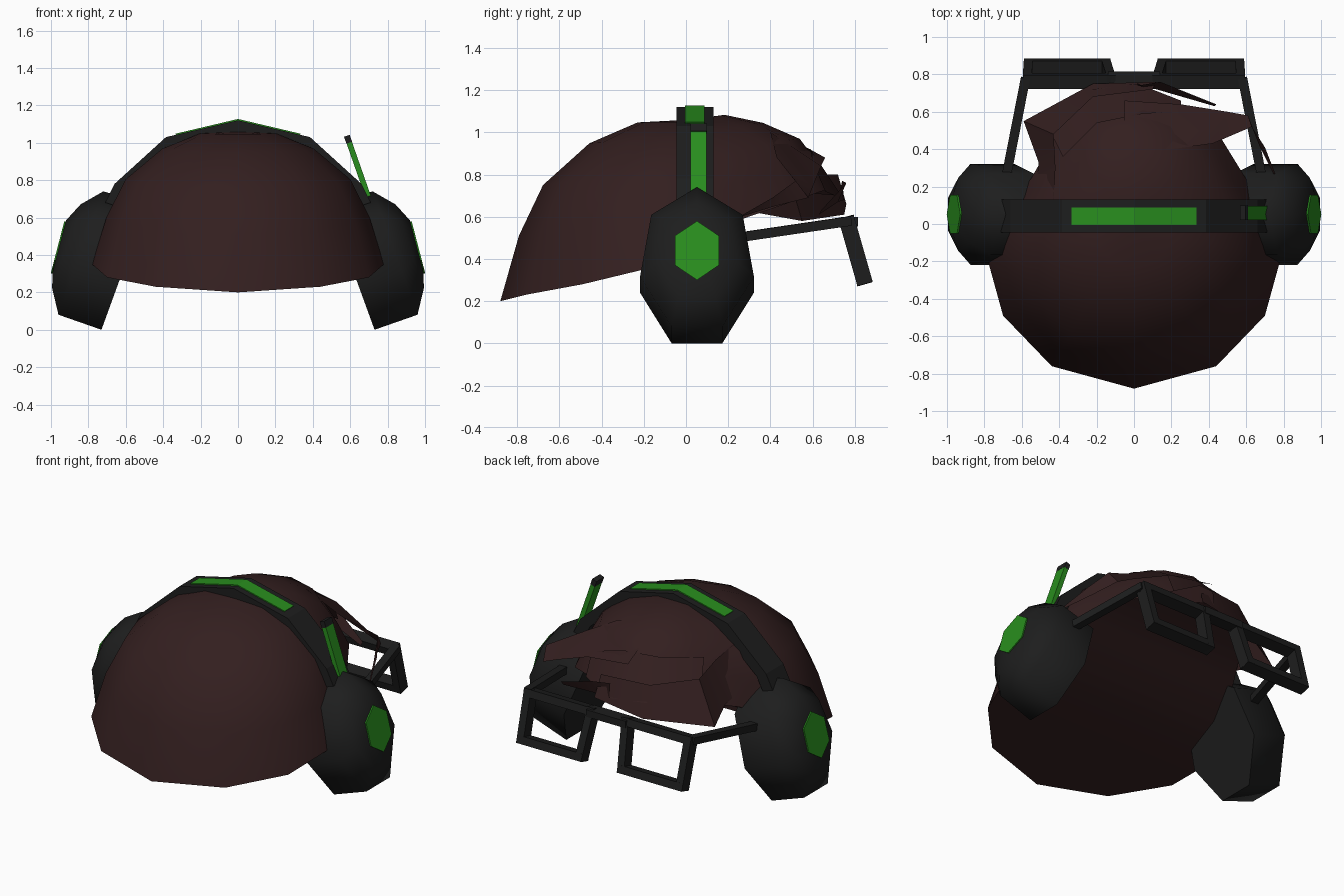
import bpy, bmesh, math
from mathutils import Vector

cube = bpy.data.objects.get("Cube")
if cube:
    bpy.data.objects.remove(cube, do_unlink=True)


def material(name, rgb):
    m = bpy.data.materials.new(name)
    m.use_nodes = True
    colour = (*rgb, 1)
    m.diffuse_color = colour
    m.node_tree.nodes["Principled BSDF"].inputs["Base Color"].default_value = colour
    return m


HAIR = material("dark brown hair", (0.033, 0.0135, 0.0137))
BLACK = material("black plastic", (0.0125, 0.0127, 0.0127))
GREEN = material("green trim", (0.022, 0.27, 0.013))


def build(name, verts, faces, mat, smooth=None):
    mesh = bpy.data.meshes.new(name)
    mesh.from_pydata([tuple(v) for v in verts], [], faces)
    bm = bmesh.new()
    bm.from_mesh(mesh)
    bmesh.ops.recalc_face_normals(bm, faces=bm.faces)
    bm.to_mesh(mesh)
    bm.free()
    mesh.materials.append(mat)
    ob = bpy.data.objects.new(name, mesh)
    bpy.context.collection.objects.link(ob)
    if smooth:
        bpy.ops.object.select_all(action='DESELECT')
        ob.select_set(True)
        bpy.context.view_layer.objects.active = ob
        bpy.ops.object.shade_smooth_by_angle(angle=math.radians(smooth))
    return ob


def loft(name, rings, mat, smooth=None):
    """Skin closed rings of equal length and cap both ends."""
    n = len(rings[0])
    faces = [(r * n + i, r * n + (i + 1) % n, (r + 1) * n + (i + 1) % n, (r + 1) * n + i)
             for r in range(len(rings) - 1) for i in range(n)]
    faces += [tuple(range(n)), tuple(range((len(rings) - 1) * n, len(rings) * n))]
    return build(name, [v for ring in rings for v in ring], faces, mat, smooth)


def beam(name, a, b, width, height, mat=BLACK, up=(0, 0, 1)):
    """Rectangular bar from a to b."""
    a, b = Vector(a), Vector(b)
    side = (b - a).cross(Vector(up)).normalized()
    top = side.cross(b - a).normalized()
    corners = [side * sx * width / 2 + top * sz * height / 2
               for sx, sz in ((-1, -1), (1, -1), (1, 1), (-1, 1))]
    return loft(name, [[p + c for c in corners] for p in (a, b)], mat)


def arch(name, outer, thickness, y0, y1, mat):
    """Flat-sided arch given its outer line in x and z."""
    centre = Vector((0, 0.45))
    rings = []
    for x, z in outer:
        p = Vector((x, z))
        q = p - (p - centre).normalized() * thickness
        rings.append([(p.x, y0, p.y), (p.x, y1, p.y), (q.x, y1, q.y), (q.x, y0, q.y)])
    return loft(name, rings, mat)


def ribbon(name, upper, lower):
    """Open lock of hair between two edge lines."""
    n = len(upper)
    faces = [(i, i + 1, n + i + 1, n + i) for i in range(n - 1)]
    return build(name, upper + lower, faces, HAIR, 40)


# Hair: meridians from the crown down to a slanted hem, closed underneath
half_hem = [(0, -0.88, 0.20), (0.44, -0.76, 0.23), (0.70, -0.49, 0.28), (0.78, -0.20, 0.35),
            (0.73, 0.04, 0.43), (0.60, 0.24, 0.58), (0.44, 0.50, 0.67), (0.24, 0.64, 0.72),
            (0, 0.70, 0.73)]
hem = [Vector(p) for p in half_hem]
hem += [Vector((-x * (0.92 if y > 0.1 else 1), y, z)) for x, y, z in half_hem[-2:0:-1]]
n = len(hem)
CROWN = 1.06
steps = [(0.26, 0.985), (0.52, 0.87), (0.77, 0.64), (0.90, 0.36), (1, 0)]
verts = [Vector((0, 0.02, CROWN))]
for r, h in steps:
    for p in hem:
        lift = 0.04 * max(p.y, 0) if r < 0.8 else 0
        verts.append(Vector((p.x * r, p.y * r, p.z + (CROWN - p.z) * h + lift)))
faces = [(0, 1 + i, 1 + (i + 1) % n) for i in range(n)]
rows = len(steps)
for r in range(rows - 1):
    for i in range(n):
        a, b = 1 + r * n + i, 1 + r * n + (i + 1) % n
        faces.append((a, b, b + n, a + n))
last = 1 + (rows - 1) * n
for i in range(n // 2):
    strip = [last + i, last + i + 1, last + n - i - 1, last + (n - i) % n]
    faces.append(tuple(dict.fromkeys(strip)))
build("hair_cap", verts, faces, HAIR, 60)

# Fringe: broad swept locks with loose tips
ribbon("fringe_lock_left",
       [(-0.05, 0.42, 1.01), (0.20, 0.40, 1.00), (0.42, 0.43, 0.88), (0.63, 0.52, 0.77),
        (0.70, 0.41, 0.69), (0.755, 0.27, 0.61)],
       [(-0.05, 0.66, 0.88), (0.25, 0.64, 0.84), (0.50, 0.60, 0.74), (0.61, 0.58, 0.69),
        (0.67, 0.42, 0.65), (0.75, 0.26, 0.60)])
ribbon("fringe_lock_front",
       [(-0.38, 0.36, 0.90), (-0.20, 0.54, 0.92), (0.05, 0.59, 0.92), (0.25, 0.60, 0.86)],
       [(-0.44, 0.48, 0.72), (-0.22, 0.72, 0.70), (0.02, 0.75, 0.68), (0.25, 0.66, 0.72)])
ribbon("fringe_lock_right",
       [(0.10, 0.72, 0.80), (-0.22, 0.68, 0.80), (-0.43, 0.48, 0.82), (-0.42, 0.30, 0.87), (-0.43, 0.13, 0.91)],
       [(0.12, 0.76, 0.66), (-0.22, 0.75, 0.61), (-0.59, 0.55, 0.58), (-0.51, 0.33, 0.62), (-0.53, 0.13, 0.68)])
ribbon("fringe_spike",
       [(0.02, 0.74, 0.77), (0.14, 0.76, 0.76), (0.44, 0.64, 0.63)],
       [(0.02, 0.75, 0.68), (0.12, 0.72, 0.67), (0.43, 0.63, 0.61)])

# Headband with its stripe
half_arch = [(0.71, 0.68), (0.66, 0.78), (0.385, 1.03)]
mirrored = [(-x, z) for x, z in reversed(half_arch)]
arch("headband", half_arch + [(0, 1.12)] + mirrored, 0.075, -0.045, 0.13, BLACK)
arch("headband_stripe", [(0.335, 1.048), (0, 1.127), (-0.335, 1.048)], 0.009, -0.005, 0.088, GREEN)


# Ear cups: leaning seven-sided shells with a six-sided badge
def cup_ring(side, x, z, ry, rz, lean, count=7):
    ring = []
    for k in range(count):
        t = 2 * math.pi * k / count
        dz = rz * math.cos(t)
        ring.append((side * (x + lean * dz), 0.052 + ry * math.sin(t), z + dz))
    return ring


for side, label in ((1, "left"), (-1, "right")):
    shell = [(0.614, 0.319, 0.277, 0.354, -0.364), (0.846, 0.393, 0.277, 0.347, -0.364),
             (0.922, 0.435, 0.20, 0.235, -0.34), (0.957, 0.44, 0.115, 0.145, -0.26)]
    loft(label + "_ear_cup", [cup_ring(side, *s) for s in shell], BLACK, 62)
    loft(label + "_ear_badge", [cup_ring(side, x, 0.44, 0.12, 0.14, -0.26, 6)
                                for x in (0.957, 0.965)], GREEN)

    # Glasses: temple arm and tilted square rim
    beam(label + "_temple", (side * 0.68, 0.27, 0.505), (side * 0.58, 0.78, 0.58), 0.05, 0.045)
    corners = [Vector((side * x, y, z)) for x, y, z in
               ((0.57, 0.765, 0.575), (0.125, 0.765, 0.575), (0.15, 0.842, 0.305), (0.565, 0.842, 0.305))]
    normal = Vector((0, 0.97, 0.25))
    for k, part in enumerate(("top", "inner", "bottom", "outer")):
        a, b = corners[k], corners[(k + 1) % 4]
        d = (b - a).normalized() * 0.024
        beam(label + "_rim_" + part, a - d, b + d, 0.048, 0.075, up=normal)
beam("glasses_bridge", (-0.14, 0.775, 0.575), (0.14, 0.775, 0.575), 0.08, 0.045)

# Antenna on the left cup
beam("antenna", (0.70, 0.06, 0.70), (0.595, 0.06, 1.0), 0.075, 0.03, GREEN)
beam("antenna_tip", (0.595, 0.06, 1.0), (0.582, 0.06, 1.037), 0.078, 0.032)
